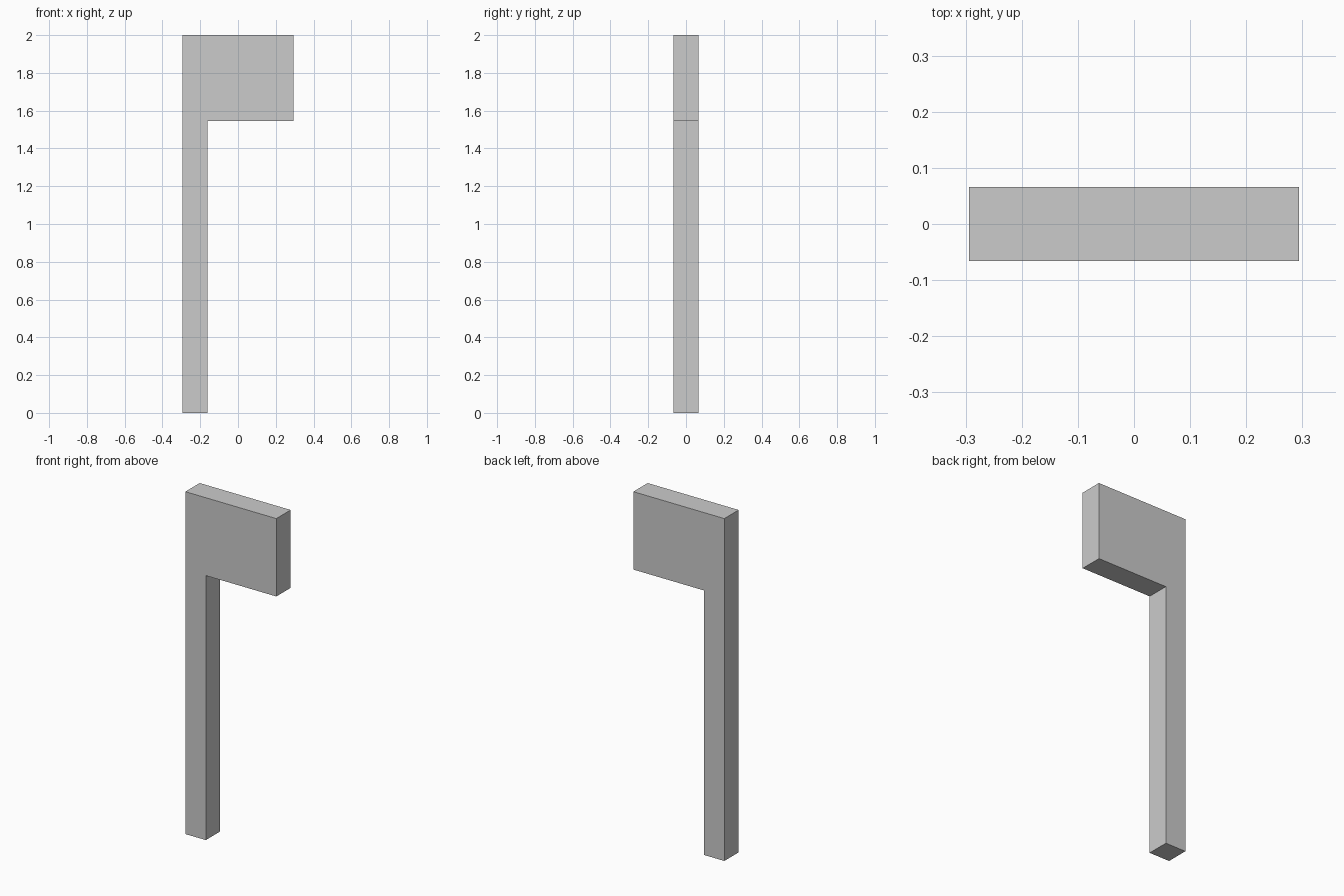
import bpy, bmesh

if "Cube" in bpy.data.objects:
    bpy.data.objects.remove(bpy.data.objects["Cube"])

HALF_W, HALF_D = 0.294, 0.066   # overall half width and half depth
POST_X = -0.162                 # inner side of the post
PANEL_Z, TOP_Z = 1.545, 2.0     # underside and top of the panel

# Flag-shaped outline: post on the left, panel at the top
profile = [(-HALF_W, 0), (POST_X, 0), (POST_X, PANEL_Z),
           (HALF_W, PANEL_Z), (HALF_W, TOP_Z), (-HALF_W, TOP_Z)]

bm = bmesh.new()
front = bm.faces.new([bm.verts.new((x, -HALF_D, z)) for x, z in profile])

# Extrude the outline to the back
result = bmesh.ops.extrude_face_region(bm, geom=[front], use_keep_orig=True)
back_verts = [g for g in result["geom"] if isinstance(g, bmesh.types.BMVert)]
bmesh.ops.translate(bm, verts=back_verts, vec=(0, 2 * HALF_D, 0))
bmesh.ops.recalc_face_normals(bm, faces=bm.faces)

mesh = bpy.data.meshes.new("post_with_panel")
bm.to_mesh(mesh)
bm.free()
bpy.context.collection.objects.link(bpy.data.objects.new("post_with_panel", mesh))
